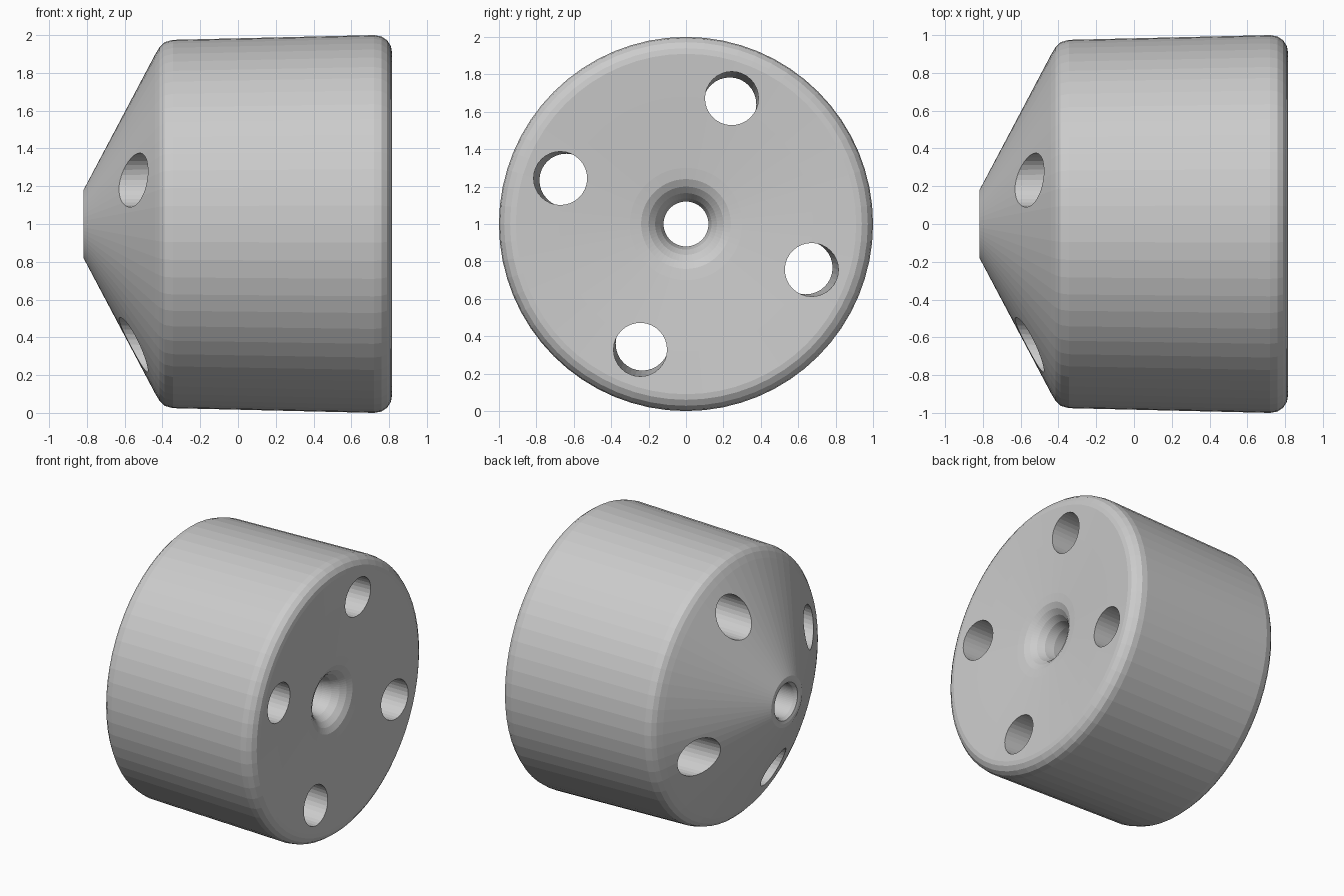
import bpy, bmesh, math
from mathutils import Vector, Matrix

if "Cube" in bpy.data.objects:
    bpy.data.objects.remove(bpy.data.objects["Cube"])

CENTRE = Vector((0, 0, 1))
SIDES = 64

# Closed section of the body as (x, radius), revolved about the x axis
profile = [
    (-0.79, 0.12), (-0.812, 0.135), (-0.818, 0.155), (-0.818, 0.18),
    (-0.44, 0.895), (-0.415, 0.937), (-0.39, 0.962), (-0.345, 0.975),
    (0.72, 1.0), (0.76, 0.993), (0.79, 0.972), (0.81, 0.94), (0.815, 0.91),
    (0.80, 0.68), (0.77, 0.30), (0.762, 0.24), (0.742, 0.20),
    (0.71, 0.165), (0.665, 0.137), (0.60, 0.12),
]


def revolve(name, section, sides):
    bm = bmesh.new()
    rings = []
    for i in range(sides):
        a = 2 * math.pi * i / sides
        rings.append([bm.verts.new((x, r * math.cos(a), 1 + r * math.sin(a)))
                      for x, r in section])
    n = len(section)
    for i in range(sides):
        p, q = rings[i], rings[(i + 1) % sides]
        for j in range(n):
            k = (j + 1) % n
            bm.faces.new((p[j], p[k], q[k], q[j]))
    bmesh.ops.recalc_face_normals(bm, faces=bm.faces)
    mesh = bpy.data.meshes.new(name)
    bm.to_mesh(mesh)
    bm.free()
    obj = bpy.data.objects.new(name, mesh)
    bpy.context.collection.objects.link(obj)
    return obj


body = revolve("tapered_body", profile, SIDES)

# Four slightly converging drill holes, joined in one cutter
bm = bmesh.new()
for i in range(4):
    a = math.radians(70 + 90 * i)
    out = Vector((0, math.cos(a), math.sin(a)))
    near = CENTRE + out * 0.715 + Vector((0.81, 0, 0))
    far = CENTRE + out * 0.68 + Vector((-0.55, 0, 0))
    axis = (near - far).normalized()
    turn = axis.to_track_quat('Z', 'Y').to_matrix().to_4x4()
    bmesh.ops.create_cone(bm, cap_ends=True, segments=32, radius1=0.143,
                          radius2=0.143, depth=2.4,
                          matrix=Matrix.Translation((near + far) / 2) @ turn)
mesh = bpy.data.meshes.new("hole_cutter")
bm.to_mesh(mesh)
bm.free()
cutter = bpy.data.objects.new("hole_cutter", mesh)
bpy.context.collection.objects.link(cutter)
cutter.hide_render = True
cutter.hide_set(True)

# Cut the holes
cut = body.modifiers.new("holes", 'BOOLEAN')
cut.operation = 'DIFFERENCE'
cut.solver = 'EXACT'
cut.object = cutter
bpy.context.view_layer.objects.active = body
body.select_set(True)
bpy.ops.object.modifier_apply(modifier=cut.name)
bpy.data.objects.remove(cutter)
